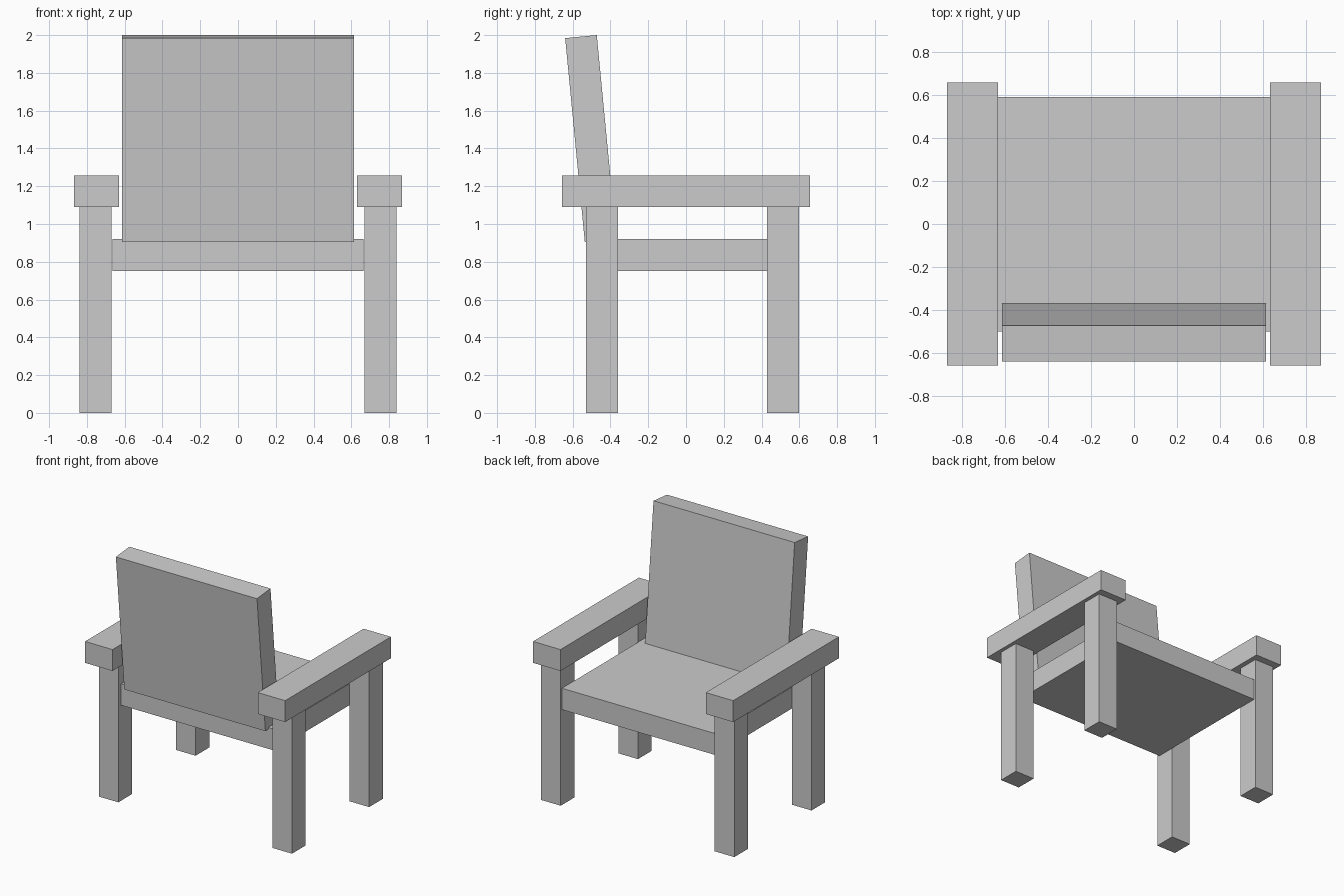
import bpy
import math

default = bpy.data.objects.get("Cube")
if default:
    bpy.data.objects.remove(default, do_unlink=True)

# Single plain grey finish
grey = bpy.data.materials.new("light_grey")
grey.use_nodes = True
colour = (0.6, 0.6, 0.6, 1)
grey.diffuse_color = colour
grey.node_tree.nodes["Principled BSDF"].inputs["Base Color"].default_value = colour


def box(name, centre, size, tilt=0):
    """Flat-sided block, optionally tilted about x."""
    bpy.ops.mesh.primitive_cube_add(size=1, location=centre)
    part = bpy.context.object
    part.name = name
    part.scale = size
    bpy.ops.object.transform_apply(location=False, rotation=False, scale=True)
    part.rotation_euler.x = tilt
    part.data.materials.append(grey)
    return part


# Seat slab and reclined backrest
box("seat", (0, 0.045, 0.836), (1.33, 1.09, 0.168))
box("backrest", (0, -0.504, 1.452), (1.226, 0.168, 1.085), math.radians(5.5))

# Legs and armrests on both sides
for side, x in (("left", 1), ("right", -1)):
    for end, y in (("rear", -0.444), ("front", 0.514)):
        box(f"{side}_{end}_leg", (x * 0.754, y, 0.545), (0.17, 0.17, 1.09))
    box(f"{side}_armrest", (x * 0.75, 0, 1.174), (0.238, 1.312, 0.168))
